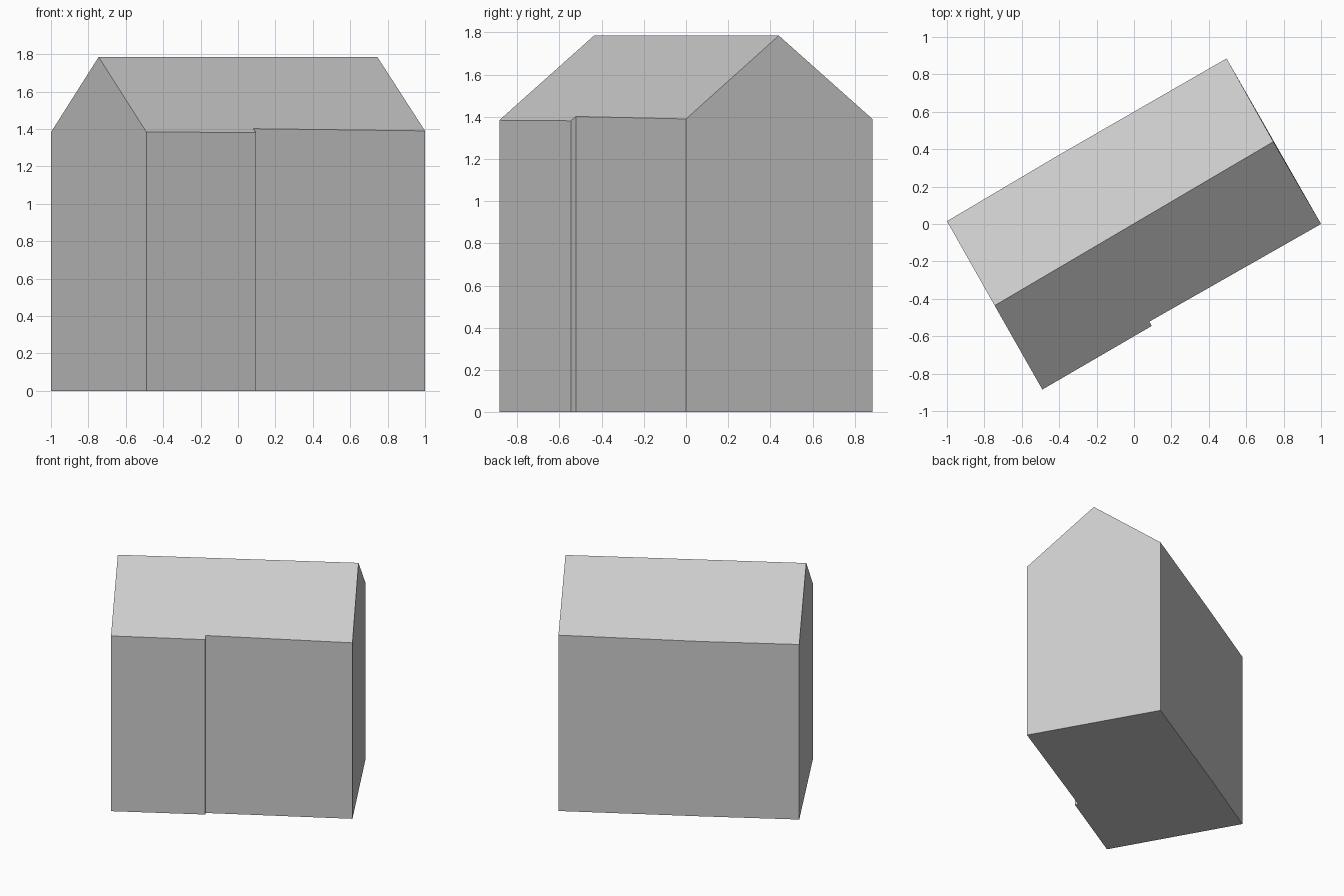
import bpy
import bmesh
from mathutils import Vector

cube = bpy.data.objects.get("Cube")
if cube:
    bpy.data.objects.remove(cube, do_unlink=True)

GREY = (0.6, 0.6, 0.6, 1.0)
material = bpy.data.materials.new("light grey")
material.use_nodes = True
material.diffuse_color = GREY
material.node_tree.nodes["Principled BSDF"].inputs["Base Color"].default_value = GREY

# Footprint: the two gable peaks split it into a front and a back side
peak_a, peak_b = Vector((-0.745, -0.436)), Vector((0.745, 0.44))
front_side = [(-0.49, -0.885), (0.095, -0.545), (0.082, -0.522), (1.0, 0.0)]
back_side = [(0.495, 0.885), (-0.4, 0.37), (-1.0, 0.015)]
RIDGE_HEIGHT, PITCH = 1.785, 0.777

ridge = (peak_b - peak_a).normalized()


def roof_point(p):
    """Lift a footprint point onto the pitched roof."""
    p = Vector(p)
    distance = abs(ridge.cross(p - peak_a))
    return Vector((p.x, p.y, RIDGE_HEIGHT - PITCH * distance))


def make_part(name, polygons):
    bm = bmesh.new()
    for polygon in polygons:
        bm.faces.new([bm.verts.new(p) for p in polygon])
    bmesh.ops.remove_doubles(bm, verts=bm.verts, dist=0.0001)
    mesh = bpy.data.meshes.new(name)
    bm.to_mesh(mesh)
    bm.free()
    mesh.materials.append(material)
    obj = bpy.data.objects.new(name, mesh)
    bpy.context.collection.objects.link(obj)
    return obj


# Walls and floor: eave walls are quads, each gable is one five-sided face
outline = front_side + back_side
base = [Vector((x, y, 0)) for x, y in outline]
top = [roof_point(p) for p in outline]
peaks = {len(front_side) - 1: roof_point(peak_b), len(outline) - 1: roof_point(peak_a)}
walls = [list(reversed(base))]
for i in range(len(outline)):
    j = (i + 1) % len(outline)
    gable = [peaks[i]] if i in peaks else []
    walls.append([base[i], base[j], top[j]] + gable + [top[i]])
make_part("walls", walls)

# Roof slopes meeting at the ridge
make_part("front_roof", [[roof_point(p) for p in [peak_a] + front_side + [peak_b]]])
make_part("back_roof", [[roof_point(p) for p in [peak_b] + back_side + [peak_a]]])
